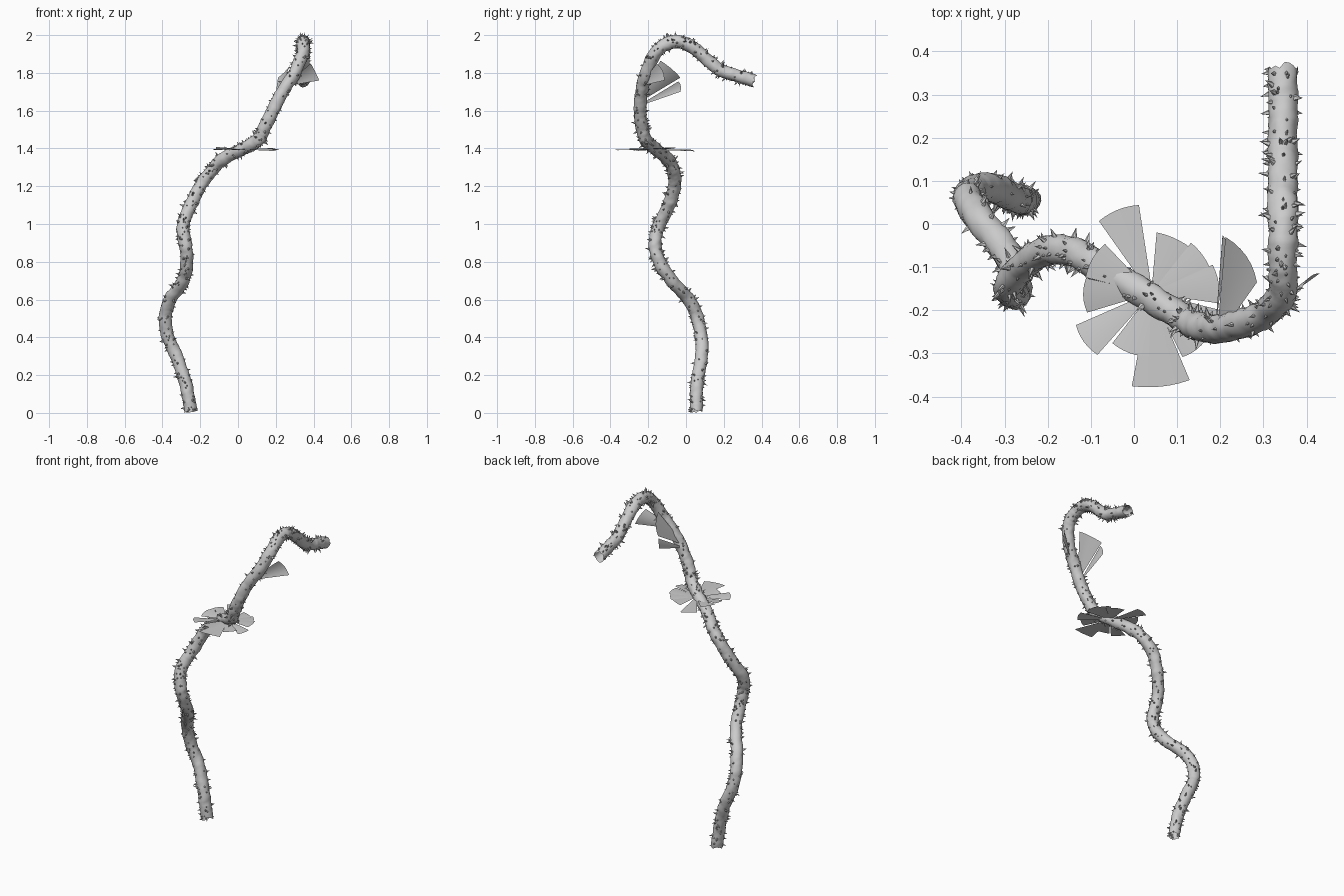
import bpy, bmesh, math, random
from mathutils import Vector, noise

random.seed(4)
cube = bpy.data.objects.get("Cube")
if cube:
    bpy.data.objects.remove(cube, do_unlink=True)

grey = bpy.data.materials.new("plain grey")
grey.use_nodes = True
colour = (0.6, 0.6, 0.6, 1)
grey.diffuse_color = colour
grey.node_tree.nodes["Principled BSDF"].inputs["Base Color"].default_value = colour


def make_object(name, bm, smooth):
    mesh = bpy.data.meshes.new(name)
    bm.to_mesh(mesh)
    bm.free()
    mesh.materials.append(grey)
    obj = bpy.data.objects.new(name, mesh)
    bpy.context.collection.objects.link(obj)
    if smooth:
        for face in mesh.polygons:
            face.use_smooth = True
    return obj


# Centre line of the vine, from the root to the drooping tip
PATH = [Vector(p) for p in (
    (-.25, .055, .01), (-.265, .055, .1), (-.29, .065, .2), (-.325, .083, .3),
    (-.37, .08, .4), (-.385, .06, .5), (-.36, .015, .6), (-.29, -.075, .7),
    (-.27, -.14, .8), (-.28, -.165, .9), (-.29, -.14, 1), (-.25, -.09, 1.1),
    (-.2, -.062, 1.2), (-.14, -.065, 1.28), (-.08, -.1, 1.345), (.03, -.165, 1.4),
    (.11, -.215, 1.45), (.145, -.235, 1.52), (.185, -.243, 1.6), (.235, -.235, 1.7),
    (.3, -.21, 1.8), (.34, -.165, 1.9), (.345, -.11, 1.95), (.345, -.04, 1.965),
    (.345, .03, 1.94), (.345, .1, 1.88), (.345, .18, 1.815), (.345, .27, 1.785),
    (.345, .36, 1.76))]


def spline(points, steps):
    """Smooth line through the points."""
    ends = [points[0] * 2 - points[1]] + points + [points[-1] * 2 - points[-2]]
    line = []
    for a, b, c, d in zip(ends, ends[1:], ends[2:], ends[3:]):
        for i in range(steps):
            t = i / steps
            line.append((b * 2 + (c - a) * t + (a * 2 - b * 5 + c * 4 - d) * t * t
                         + (b * 3 - a - c * 3 + d) * t ** 3) / 2)
    return line + [points[-1]]


line = spline(PATH, 10)
SIDES = 18
RADIUS = 0.034


def frames(line):
    """Centre, tangent and two side directions, carried along without twist."""
    side = Vector((1, 0, 0))
    result = []
    for i, p in enumerate(line):
        tangent = (line[min(i + 1, len(line) - 1)] - line[max(i - 1, 0)]).normalized()
        side = (side - tangent * side.dot(tangent)).normalized()
        result.append((p, tangent, side, tangent.cross(side)))
    return result


rig = frames(line)


def skin(frame, angle):
    """Lumpy bark surface point and its outward direction."""
    p, _, u, v = frame
    out = u * math.cos(angle) + v * math.sin(angle)
    q = p + out * RADIUS
    lump = noise.noise(q * 22) * 0.004 + noise.noise(q * 60) * 0.003
    return q + out * lump, out


# Stem: open tube with torn ends
bm = bmesh.new()
rings = []
for i, frame in enumerate(rig):
    ring = []
    for s in range(SIDES):
        q, _ = skin(frame, math.tau * s / SIDES)
        if i in (0, len(rig) - 1):
            q += frame[1] * random.uniform(-0.009, 0.009)
        ring.append(bm.verts.new(q))
    rings.append(ring)
for low, high in zip(rings, rings[1:]):
    for s in range(SIDES):
        n = (s + 1) % SIDES
        bm.faces.new((low[s], low[n], high[n], high[s]))
make_object("vine_stem", bm, True)

# Thorns: small leaning spikes scattered over the bark
bm = bmesh.new()
for _ in range(560):
    frame = random.choice(rig)
    q, out = skin(frame, random.uniform(0, math.tau))
    tangent = frame[1]
    across = out.cross(tangent)
    height = random.choice((0.008, 0.011, 0.015, 0.022))
    width = 0.003 + height * 0.15
    tip = bm.verts.new(q + out * height + tangent * random.uniform(-0.5, 0.5) * height)
    base = [bm.verts.new(q - out * 0.004 + tangent * width * 1.4 * math.cos(a)
                         + across * width * math.sin(a))
            for a in (math.tau * k / 5 for k in range(5))]
    for k in range(5):
        bm.faces.new((base[k], base[(k + 1) % 5], tip))
make_object("thorns", bm, False)


def fan_leaf(name, root, corner_a, corner_b, bend):
    """Thin fan from a narrow root to a wide, slightly rounded outer edge."""
    root, a, b = Vector(root), Vector(corner_a), Vector(corner_b)
    axis = ((a + b) / 2 - root).normalized()
    normal = (a - root).cross(b - root).normalized()
    bm = bmesh.new()
    rows = []
    for i in range(5):
        t = i / 4
        row = []
        for j in range(7):
            s = j / 6
            arch = 4 * s * (1 - s) * t
            start = root + (b - a) * (s - 0.5) * 0.15
            row.append(bm.verts.new(start.lerp(a.lerp(b, s), t)
                                    + axis * arch * 0.008 + normal * arch * bend))
        rows.append(row)
    for low, high in zip(rows, rows[1:]):
        for j in range(6):
            bm.faces.new((low[j], low[j + 1], high[j + 1], high[j]))
    make_object(name, bm, True)


# Flat rosette around the middle of the vine: angle, reach, outer width
ROSETTE = [(112, .2, .1), (62, .13, .11), (32, .14, .1), (8, .15, .09),
           (335, .18, .07), (310, .16, .08), (276, .21, .135), (250, .14, .09),
           (216, .185, .085), (182, .15, .08), (150, .15, .09)]
centre = Vector((0.04, -0.16, 1.395))
for i, (angle, reach, width) in enumerate(ROSETTE):
    a = math.radians(angle)
    out = Vector((math.cos(a), math.sin(a), 0))
    across = Vector((-out.y, out.x, 0)) * width / 2
    lift = Vector((0, 0, random.uniform(-0.012, 0.008)))
    tilt = Vector((0, 0, random.uniform(-0.006, 0.006)))
    edge = centre + out * reach + lift
    fan_leaf(f"rosette_leaf_{i + 1}", centre + out * 0.02 + lift * 0.4,
             edge - across + tilt, edge + across - tilt, 0.002)

# Three leaves growing from the upper stem
fan_leaf("upper_leaf_back", (.2, -.24, 1.66), (.212, -.03, 1.775), (.285, -.135, 1.865), 0.012)
fan_leaf("upper_leaf_low", (.19, -.23, 1.635), (.215, -.04, 1.755), (.205, -.03, 1.70), 0.004)
fan_leaf("upper_leaf_left", (.27, -.23, 1.74), (.43, -.115, 1.76), (.385, -.155, 1.85), -0.01)
